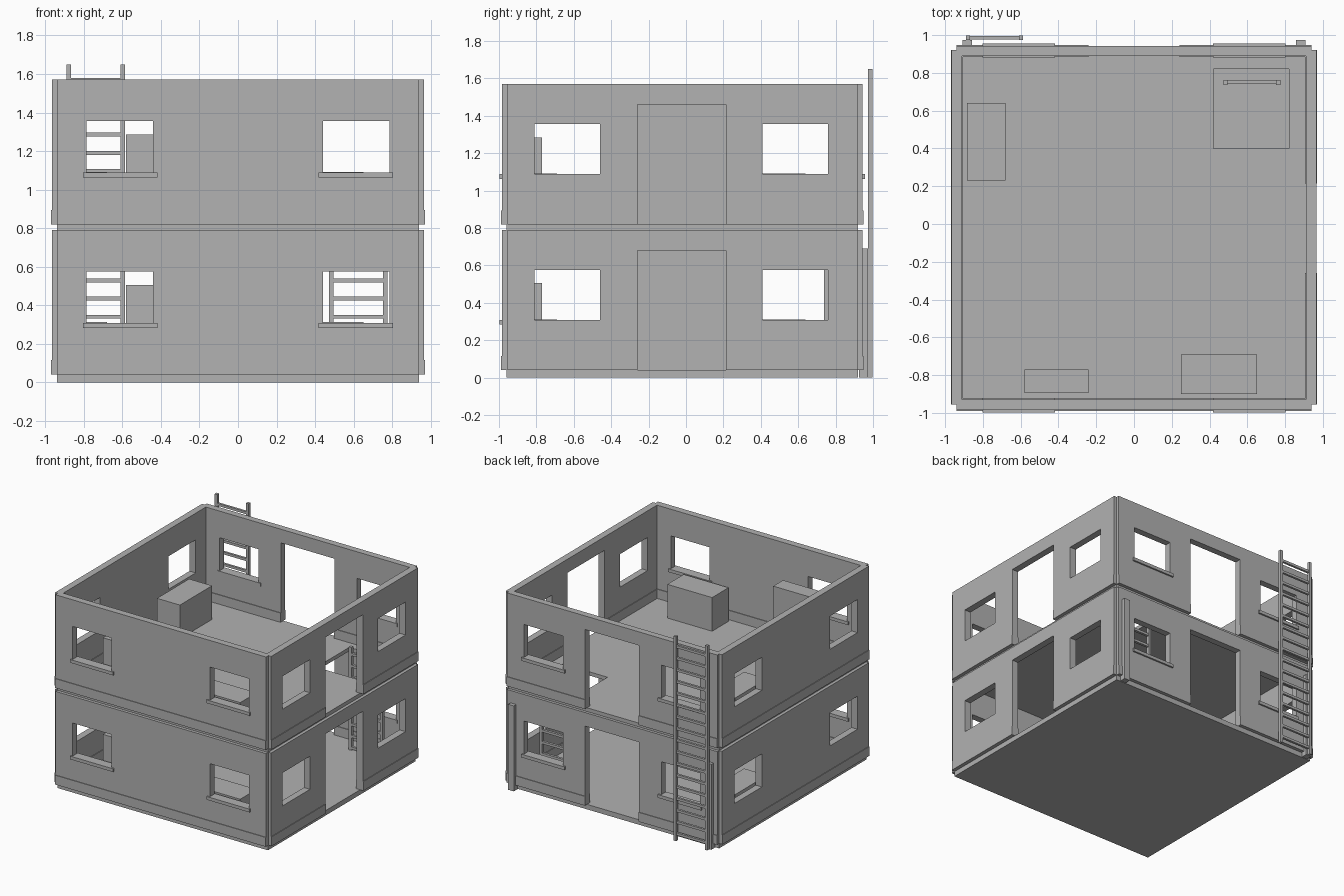
import bpy, bmesh

if "Cube" in bpy.data.objects:
    bpy.data.objects.remove(bpy.data.objects["Cube"])

grey = bpy.data.materials.new("plain_grey")
grey.diffuse_color = (0.445, 0.445, 0.445, 1)
grey.use_nodes = True
grey.node_tree.nodes["Principled BSDF"].inputs["Base Color"].default_value = grey.diffuse_color


def finish(name, bm):
    me = bpy.data.meshes.new(name)
    bm.to_mesh(me)
    bm.free()
    me.materials.append(grey)
    ob = bpy.data.objects.new(name, me)
    bpy.context.collection.objects.link(ob)
    return ob


def add_box(bm, x0, x1, y0, y1, z0, z1):
    vs = bmesh.ops.create_cube(bm, size=1)["verts"]
    for v in vs:
        v.co.x = x1 if v.co.x > 0 else x0
        v.co.y = y1 if v.co.y > 0 else y0
        v.co.z = z1 if v.co.z > 0 else z0


def box(name, *dims):
    bm = bmesh.new()
    add_box(bm, *dims)
    return finish(name, bm)


def panel(name, plane, a, b, u0, u1, v0, v1, holes=()):
    """Flat panel with rectangular holes, filling a..b across its plane."""
    c = (a + b) / 2
    us = sorted({u0, u1} | {u for h in holes for u in h[:2] if u0 < u < u1})
    vs = sorted({v0, v1} | {v for h in holes for v in h[2:] if v0 < v < v1})
    place = {"xz": lambda u, v: (u, c, v), "yz": lambda u, v: (c, u, v),
             "xy": lambda u, v: (u, v, c)}[plane]
    bm = bmesh.new()
    for p, q in zip(us, us[1:]):
        for r, s in zip(vs, vs[1:]):
            mu, mv = (p + q) / 2, (r + s) / 2
            if any(h[0] < mu < h[1] and h[2] < mv < h[3] for h in holes):
                continue
            bm.faces.new([bm.verts.new(place(*k))
                          for k in ((p, r), (q, r), (q, s), (p, s))])
    bmesh.ops.remove_doubles(bm, verts=bm.verts, dist=1e-5)
    bmesh.ops.recalc_face_normals(bm, faces=bm.faces)
    ob = finish(name, bm)
    m = ob.modifiers.new("thickness", "SOLIDIFY")
    m.thickness = b - a
    m.offset = 0
    return ob


def wall(name, plane, a, b, u0, u1, z, holes):
    # thicker base course, then the wall above it
    panel(name + "_base", plane, a - 0.005, b + 0.005, u0, u1, z, z + 0.075, holes)
    panel(name, plane, a, b, u0, u1, z + 0.075, z + 0.75, holes)


def ladder(name, x0, x1, y0, y1, z0, z1, rungs):
    bm = bmesh.new()
    add_box(bm, x0, x0 + 0.023, y0, y1, z0, z1)
    add_box(bm, x1 - 0.023, x1, y0, y1, z0, z1)
    for i in range(rungs):
        z = 0.0565 + 0.0945 * i
        add_box(bm, x0 + 0.023, x1 - 0.023, y0 + 0.003, y1 - 0.003, z - 0.01, z + 0.01)
    finish(name, bm)


# floors, the upper one with a ladder hatch
panel("ground_floor", "xy", 0, 0.04, -0.94, 0.94, -0.96, 0.92)
panel("upper_floor", "xy", 0.79, 0.82, -0.94, 0.94, -0.96, 0.92,
      [(0.42, 0.82, 0.40, 0.82)])

for storey, z in (("lower", 0.04), ("upper", 0.82)):
    w0, w1, d1 = z + 0.268, z + 0.535, z + 0.64
    long_win = [(-0.787, -0.44, w0, w1), (0.44, 0.787, w0, w1)]
    side_win = [(-0.81, -0.46, w0, w1), (0.41, 0.76, w0, w1)]
    # walls
    wall(storey + "_front_wall", "xz", -0.985, -0.93, -0.94, 0.94, z, long_win)
    wall(storey + "_back_wall", "xz", 0.89, 0.943, -0.94, 0.94, z,
         long_win + [(-0.24, 0.24, z - 0.01, d1)])
    wall(storey + "_left_wall", "yz", -0.965, -0.91, -0.955, 0.92, z, side_win)
    wall(storey + "_right_wall", "yz", 0.91, 0.965, -0.955, 0.92, z,
         side_win + [(-0.26, 0.215, z - 0.01, d1)])
    # window sills, front and back
    for s, side in ((-1, "left"), (1, "right")):
        xa, xb = sorted((s * 0.417, s * 0.803))
        box(f"{storey}_front_{side}_sill", xa, xb, -0.997, -0.92, w0 - 0.025, w0 + 0.001)
        box(f"{storey}_back_{side}_sill", xa, xb, 0.882, 0.956, w0 - 0.025, w0 + 0.001)
    # furniture blocks
    box(storey + "_cabinet", -0.58, -0.24, -0.895, -0.77, z, z + 0.465)
    box(storey + "_front_chest", 0.25, 0.65, -0.90, -0.69, z, z + 0.272)
    box(storey + "_side_chest", -0.885, -0.68, 0.23, 0.64, z, z + 0.272)

# ladders
ladder("outside_ladder", -0.89, -0.587, 0.974, 0.998, 0, 1.65, 17)
ladder("inside_ladder", 0.473, 0.775, 0.737, 0.763, 0.04, 0.87, 9)

# posts at the back corners
for s, side in ((-1, "left"), (1, "right")):
    xa, xb = sorted((s * 0.857, s * 0.907))
    box(f"back_{side}_post", xa, xb, 0.925, 0.973, 0, 0.69)
